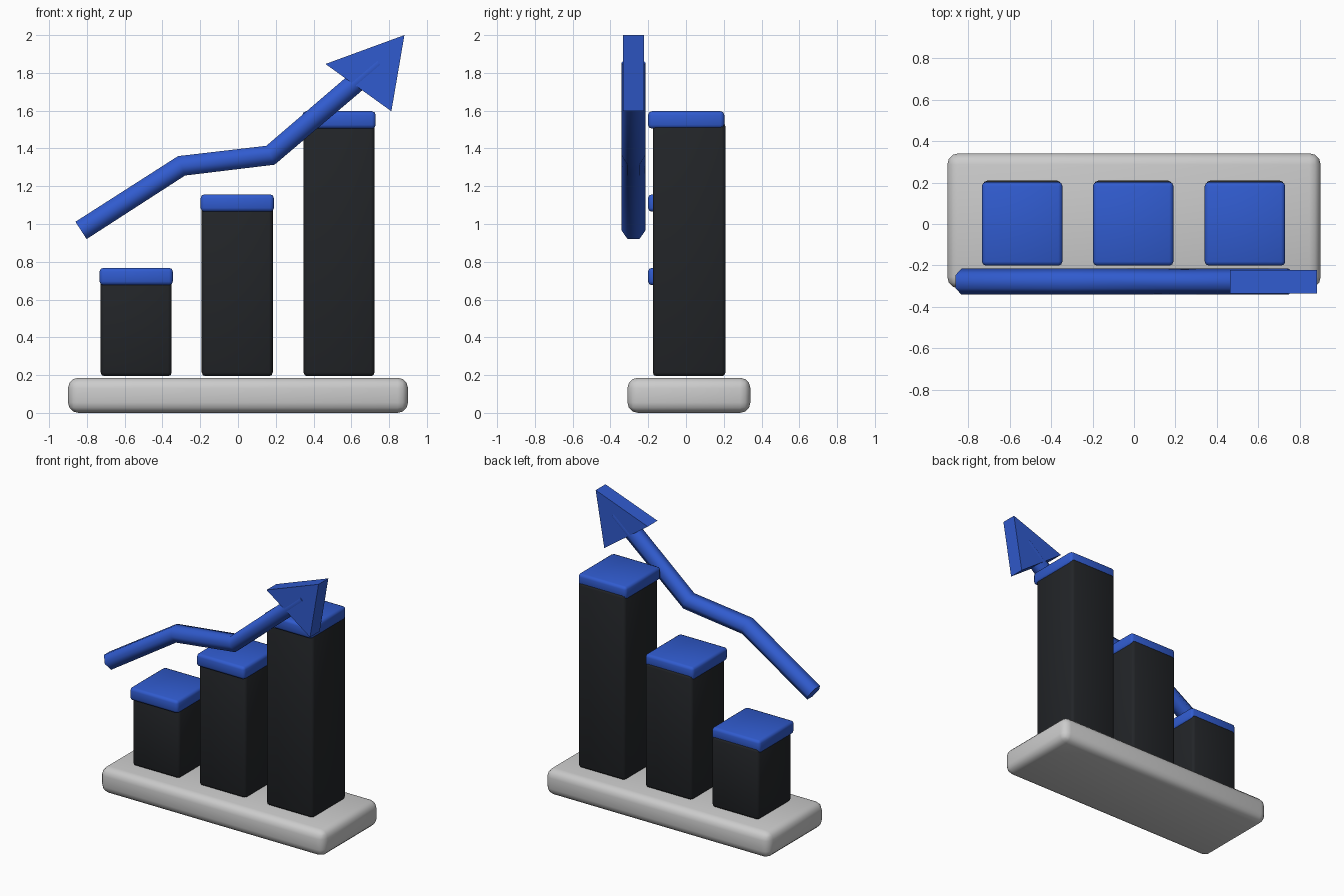
import bpy, bmesh, math
from mathutils import Vector

if "Cube" in bpy.data.objects:
    bpy.data.objects.remove(bpy.data.objects["Cube"])


def material(name, rgb):
    m = bpy.data.materials.new(name)
    m.diffuse_color = (*rgb, 1)
    m.use_nodes = True
    m.node_tree.nodes["Principled BSDF"].inputs["Base Color"].default_value = m.diffuse_color
    return m


BLUE = material("blue", (0.03, 0.105, 0.62))
DARK = material("charcoal", (0.016, 0.018, 0.021))


def add_object(name, bm, mat=None, smooth=None):
    bmesh.ops.recalc_face_normals(bm, faces=bm.faces)
    mesh = bpy.data.meshes.new(name)
    bm.to_mesh(mesh)
    bm.free()
    ob = bpy.data.objects.new(name, mesh)
    bpy.context.collection.objects.link(ob)
    if mat:
        mesh.materials.append(mat)
    if smooth:
        bpy.ops.object.select_all(action='DESELECT')
        ob.select_set(True)
        bpy.context.view_layer.objects.active = ob
        bpy.ops.object.shade_smooth_by_angle(angle=math.radians(smooth))
    return ob


def rounded_box(name, lo, hi, bevel, segments, mat=None):
    lo, hi = Vector(lo), Vector(hi)
    bm = bmesh.new()
    bmesh.ops.create_cube(bm, size=1)
    for v in bm.verts:
        v.co = (lo + hi) / 2 + v.co * (hi - lo)
    bmesh.ops.bevel(bm, geom=bm.edges[:], offset=bevel, segments=segments,
                    profile=0.5, affect='EDGES')
    return add_object(name, bm, mat, 50)


# Base slab
rounded_box("base", (-0.9, -0.31, 0), (0.9, 0.341, 0.186), 0.055, 3)

# Three rising bars with coloured caps
for i, (x, top) in enumerate([(-0.539, 0.768), (-0.004, 1.157), (0.535, 1.597)], 1):
    rounded_box(f"bar_{i}", (x - 0.188, -0.176, 0.194), (x + 0.188, 0.209, top - 0.06),
                0.02, 2, DARK)
    rounded_box(f"bar_cap_{i}", (x - 0.194, -0.201, top - 0.092), (x + 0.194, 0.203, top),
                0.02, 2, BLUE)

# Trend line: six-sided tube along a bent path
ARROW_Y, RADIUS, SIDES = -0.278, 0.063, 6
path = [Vector((x, ARROW_Y, z)) for x, z in
        [(-0.831, 0.966), (-0.299, 1.308), (0.172, 1.364), (0.745, 1.853)]]
dirs = [(b - a).normalized() for a, b in zip(path, path[1:])]
bm = bmesh.new()
rings = []
for i, p in enumerate(path):
    t = (dirs[max(i - 1, 0)] + dirs[min(i, len(dirs) - 1)]).normalized()
    side = Vector((0, 1, 0))
    up = t.cross(side)
    angles = [math.tau * k / SIDES for k in range(SIDES)]
    rings.append([bm.verts.new(p + RADIUS * (math.cos(a) * side + math.sin(a) * up))
                  for a in angles])
for a, b in zip(rings, rings[1:]):
    for k in range(SIDES):
        n = (k + 1) % SIDES
        bm.faces.new((a[k], a[n], b[n], b[k]))
bm.faces.new(rings[0])
bm.faces.new(rings[-1])
add_object("trend_line", bm, BLUE, 65)

# Arrow head: flat triangular prism
bm = bmesh.new()
front = bm.faces.new([bm.verts.new((x, ARROW_Y - 0.056, z)) for x, z in
                      [(0.463, 1.847), (0.812, 1.597), (0.881, 2.0)]])
ext = bmesh.ops.extrude_face_region(bm, geom=[front], use_keep_orig=True)
bmesh.ops.translate(bm, vec=(0, 0.112, 0),
                    verts=[g for g in ext["geom"] if isinstance(g, bmesh.types.BMVert)])
add_object("arrow_head", bm, BLUE)
